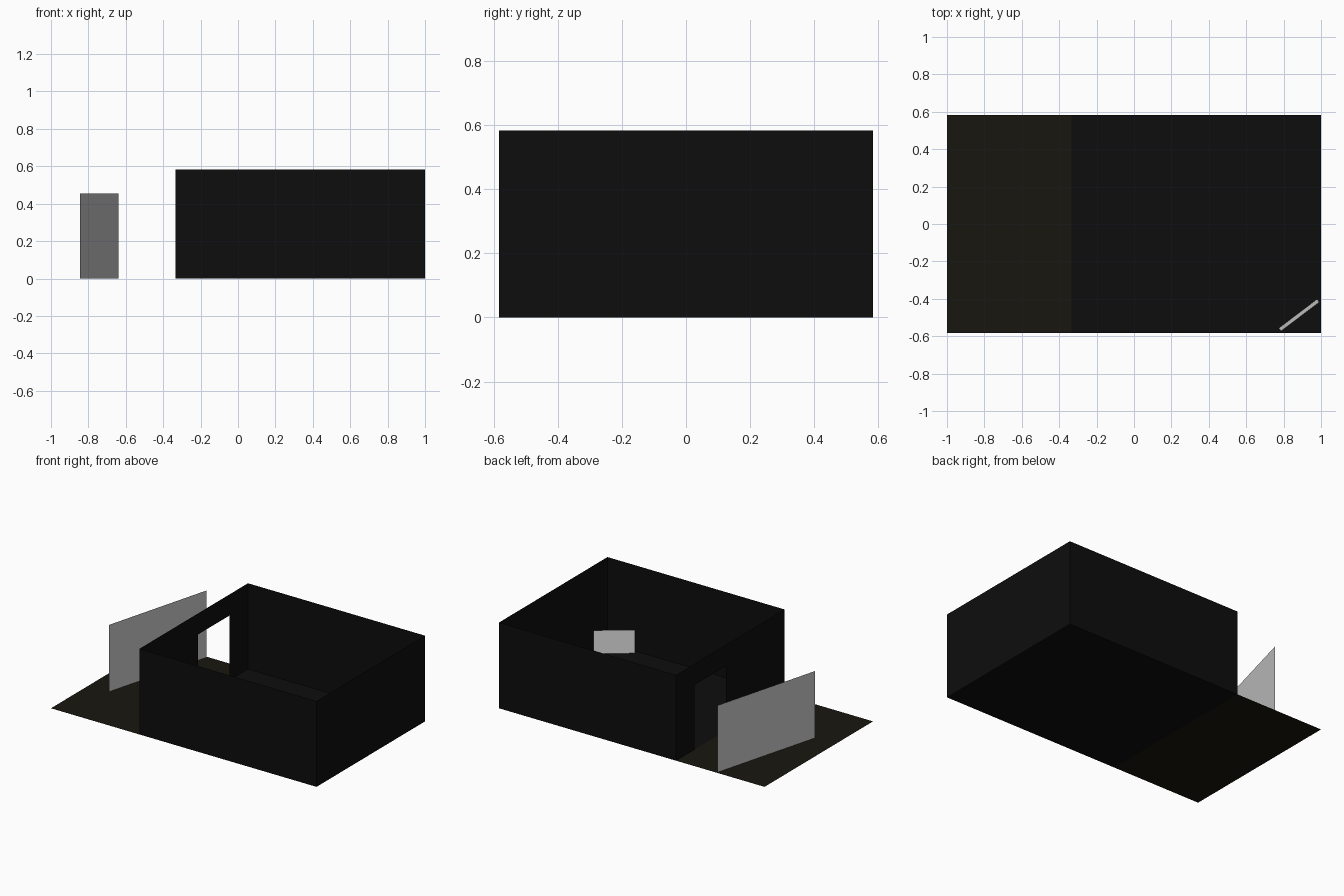
import bpy

if "Cube" in bpy.data.objects:
    bpy.data.objects.remove(bpy.data.objects["Cube"])

X0, XM, X1 = -1.0, -1 / 3, 1.0      # yard start, door wall, far wall
Y, H = 0.5835, 0.5835               # half depth, wall height
DOOR_A, DOOR_B, DOOR_H = 0.047, 0.385, 0.44


def material(name, color):
    m = bpy.data.materials.new(name)
    m.diffuse_color = (*color, 1)
    m.use_nodes = True
    m.node_tree.nodes["Principled BSDF"].inputs["Base Color"].default_value = m.diffuse_color
    return m


def sheet(name, points, mat=None):
    """Single flat polygon through the given points."""
    me = bpy.data.meshes.new(name)
    me.from_pydata(points, [], [range(len(points))])
    ob = bpy.data.objects.new(name, me)
    bpy.context.collection.objects.link(ob)
    if mat:
        me.materials.append(mat)
    return ob


def panel(name, a, b, height, lean=(0, 0)):
    """Upright screen standing on the floor line a-b, top edge shifted by lean."""
    top = [(p[0] + lean[0], p[1] + lean[1], height) for p in (b, a)]
    return sheet(name, [(*a, 0), (*b, 0), *top])


def floor(name, xa, xb, mat):
    return sheet(name, [(xa, -Y, 0), (xb, -Y, 0), (xb, Y, 0), (xa, Y, 0)], mat)


black = material("black", (0.004, 0.004, 0.004))
olive = material("dark_olive", (0.009, 0.008, 0.0045))

# floors
floor("outer_floor", X0, XM, olive)
floor("room_floor", XM, X1, black)

# plain walls
for name, (xa, ya), (xb, yb) in (
        ("front_wall", (XM, -Y), (X1, -Y)),
        ("right_wall", (X1, -Y), (X1, Y)),
        ("back_wall", (X1, Y), (XM, Y))):
    sheet(name, [(xa, ya, 0), (xb, yb, 0), (xb, yb, H), (xa, ya, H)], black)

# wall with doorway
outline = [(Y, 0), (DOOR_B, 0), (DOOR_B, DOOR_H), (DOOR_A, DOOR_H),
           (DOOR_A, 0), (-Y, 0), (-Y, H), (Y, H)]
sheet("door_wall", [(XM, y, z) for y, z in outline], black)

# large screen outside the door, small screen leaning in the corner
panel("large_screen", (-0.845, -0.18), (-0.64, 0.577), 0.455)
panel("small_screen", (0.979, -0.402), (0.774, -0.557), 0.15, (0.012, -0.016))
